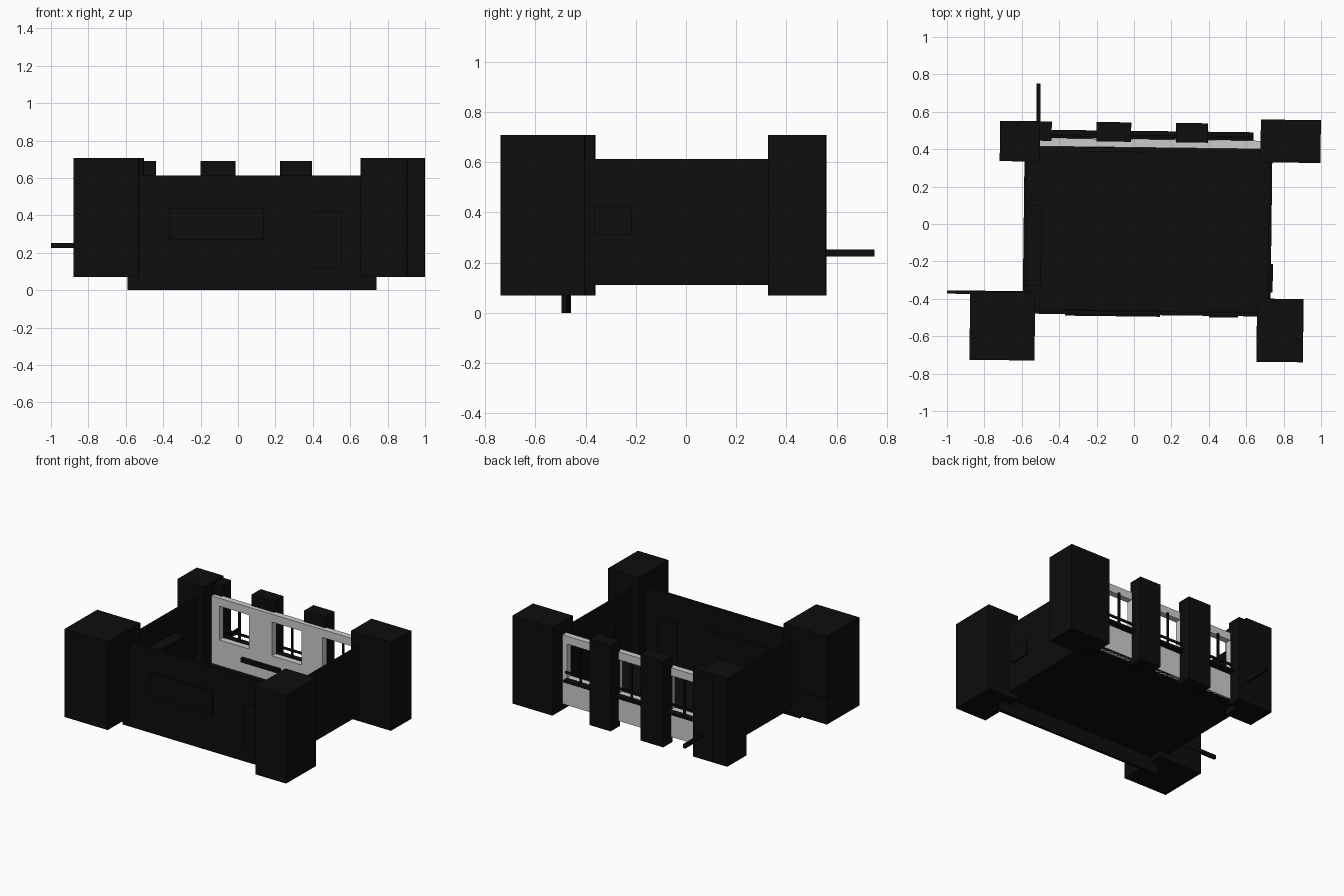
import bpy
import math

if "Cube" in bpy.data.objects:
    bpy.data.objects.remove(bpy.data.objects["Cube"])

TILT = math.radians(-0.7)   # the whole plan is turned very slightly

black = bpy.data.materials.new("black")
black.diffuse_color = (0.004, 0.004, 0.004, 1)
black.use_nodes = True
black.node_tree.nodes["Principled BSDF"].inputs["Base Color"].default_value = black.diffuse_color


def finish(ob, name, mat):
    ob.name = name
    ob.data.name = name
    if mat:
        ob.data.materials.append(mat)
    return ob


def box(name, x, y, z, mat=black, tilt=TILT):
    """Box from (min, max) pairs on each axis."""
    bpy.ops.mesh.primitive_cube_add(
        size=1, location=[(a + b) / 2 for a, b in (x, y, z)])
    ob = bpy.context.object
    ob.scale = [b - a for a, b in (x, y, z)]
    bpy.ops.object.transform_apply(location=False, rotation=False, scale=True)
    ob.rotation_euler.z = tilt
    return finish(ob, name, mat)


# Floor and plain walls
box("floor", (-0.585, 0.73), (-0.475, 0.45), (0.112, 0.125))
box("front_wall", (-0.59, 0.74), (-0.487, -0.467), (0.0, 0.612))
box("left_wall", (-0.59, -0.575), (-0.47, 0.45), (0.112, 0.612))
box("right_wall", (0.72, 0.735), (-0.48, 0.44), (0.112, 0.612))

# Corner blocks
for name, x, y in (
        ("front_left_block", (-0.878, -0.53), (-0.728, -0.362)),
        ("front_right_block", (0.656, 0.905), (-0.738, -0.4)),
        ("back_right_block", (0.677, 0.998), (0.328, 0.557)),
        ("back_left_block", (-0.717, -0.503), (0.335, 0.55))):
    box(name, x, y, (0.07, 0.708))

# Back wall: sill band, header band and piers around three openings
openings = ((-0.44, -0.2), (-0.015, 0.225), (0.395, 0.64))
WALL0, WALL1 = -0.505, 0.69
GREY_Y = 0.43


def wall_y(x):
    return GREY_Y + math.tan(TILT) * (x - 0.09)


def wall_box(name, x, z, half, offset=0.0, mat=None):
    """Box lying along the tilted back wall."""
    y = wall_y(sum(x) / 2) + offset
    return box(name, x, (y - half, y + half), z, mat)


wall_box("back_wall_lower", (WALL0, WALL1), (0.112, 0.31), 0.022)
wall_box("back_wall_header", (WALL0, WALL1), (0.555, 0.612), 0.022)
edges = [WALL0] + [v for o in openings for v in o] + [WALL1]
for i in range(0, len(edges), 2):
    wall_box("back_wall_pier", (edges[i], edges[i + 1]), (0.31, 0.555), 0.022)

# Outside pillars between the windows
for x in ((-0.6, -0.44), (-0.2, -0.015), (0.225, 0.395)):
    wall_box("back_pillar", x, (0.07, 0.692), 0.052, 0.06, black)

# Window sills, bottom rails and mullions
for a, b in openings:
    mid = (a + b) / 2
    wall_box("window_sill", (a, b), (0.295, 0.312), 0.022, 0.045, black)
    wall_box("window_rail", (a, b), (0.352, 0.366), 0.006, 0.04, black)
    wall_box("window_mullion", (mid - 0.007, mid + 0.007), (0.31, 0.555),
             0.006, 0.04, black)

# Rods sticking out of the left side and the back
box("left_rod", (-1.0, -0.57), (-0.375, -0.357), (0.225, 0.252))
box("back_rod", (-0.52, -0.5), (0.42, 0.75), (0.225, 0.252), tilt=0)

# Thin panels on the walls
box("front_door_panel", (0.4, 0.555), (-0.5, -0.463), (0.115, 0.42))
box("front_board", (-0.37, 0.14), (-0.493, -0.46), (0.27, 0.44))
box("right_wall_panel", (0.715, 0.742), (-0.365, -0.215), (0.31, 0.425))

# Inside fittings
box("left_shelf", (-0.58, -0.495), (-0.33, 0.1), (0.43, 0.45))
box("low_ledge", (-0.25, 0.06), (0.385, 0.408), (0.21, 0.24))
